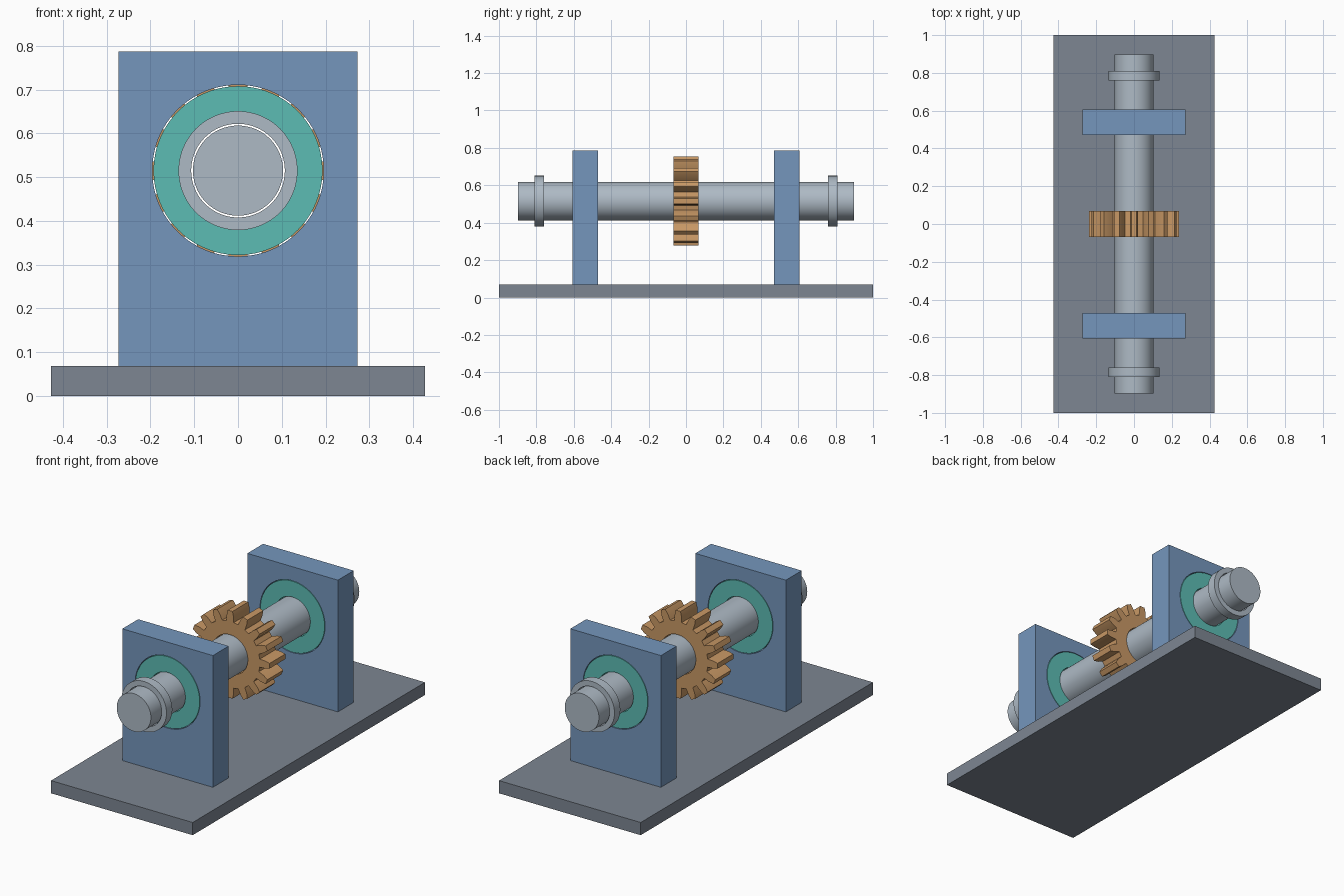
import bpy, math
from math import cos, sin, pi

if "Cube" in bpy.data.objects:
    bpy.data.objects.remove(bpy.data.objects["Cube"])


def material(name, rgb):
    m = bpy.data.materials.new(name)
    m.diffuse_color = [(c / 255 / 12.92 if c < 11 else ((c / 255 + 0.055) / 1.055) ** 2.4)
                       for c in rgb] + [1]
    m.use_nodes = True
    m.node_tree.nodes["Principled BSDF"].inputs["Base Color"].default_value = m.diffuse_color
    return m


BASE = material("slate_grey", (125, 134, 146))
BLUE = material("block_blue", (117, 150, 188))
TEAL = material("bearing_teal", (92, 188, 180))
STEEL = material("light_steel", (174, 186, 197))
BRONZE = material("bronze", (200, 152, 101))

AXIS_Z = 0.515
BORE = 0.107


def circle(r, n=96):
    return [(r * cos(2 * pi * i / n), r * sin(2 * pi * i / n)) for i in range(n)]


def rect(x, z0, z1):
    return [(-x, z0), (x, z0), (x, z1), (-x, z1)]


def plate(name, loops, y, thickness, mat, z=AXIS_Z):
    """Extrude closed outlines along y; inner loops become holes."""
    cu = bpy.data.curves.new(name, 'CURVE')
    cu.dimensions = '2D'
    cu.fill_mode = 'BOTH'
    cu.extrude = thickness / 2
    for pts in loops:
        s = cu.splines.new('POLY')
        s.points.add(len(pts) - 1)
        for p, (a, b) in zip(s.points, pts):
            p.co = (a, b, 0, 1)
        s.use_cyclic_u = True
    ob = bpy.data.objects.new(name, cu)
    bpy.context.collection.objects.link(ob)
    ob.location = (0, y, z)
    ob.rotation_euler = (pi / 2, 0, 0)
    bpy.ops.object.select_all(action='DESELECT')
    ob.select_set(True)
    bpy.context.view_layer.objects.active = ob
    bpy.ops.object.convert(target='MESH')
    ob = bpy.context.view_layer.objects.active
    ob.data.materials.clear()
    ob.data.materials.append(mat)
    bpy.ops.object.shade_smooth_by_angle(angle=math.radians(20))
    return ob


# Base plate and shaft
plate("base_plate", [rect(0.427, 0, 0.069)], 0, 2.0, BASE, z=0)
plate("shaft", [circle(0.103)], 0, 1.794, STEEL)

# Bearing blocks, bearing rings and retaining collars at both ends
for side, s in (("front", -1), ("back", 1)):
    plate(side + "_bearing_block",
          [rect(0.273, 0.069 - AXIS_Z, 0.787 - AXIS_Z), circle(0.196)],
          s * 0.538, 0.136, BLUE)
    plate(side + "_bearing", [circle(0.193), circle(BORE)], s * 0.538, 0.136, TEAL)
    plate(side + "_collar", [circle(0.136), circle(BORE)], s * 0.785, 0.05, STEEL)

# Spur gear: each tooth is root, pitch and tip points mirrored about its centre
TEETH = 16
flank = [(0.180, 0.31), (0.212, 0.25), (0.238, 0.15)]
tooth = [(r, -f) for r, f in flank] + [(0.238, 0)] + [(r, f) for r, f in reversed(flank)]
outline = []
for i in range(TEETH):
    for r, f in tooth:
        a = 2 * pi * (i + f) / TEETH
        outline.append((r * cos(a), r * sin(a)))
plate("gear", [outline, circle(BORE)], 0, 0.136, BRONZE)
